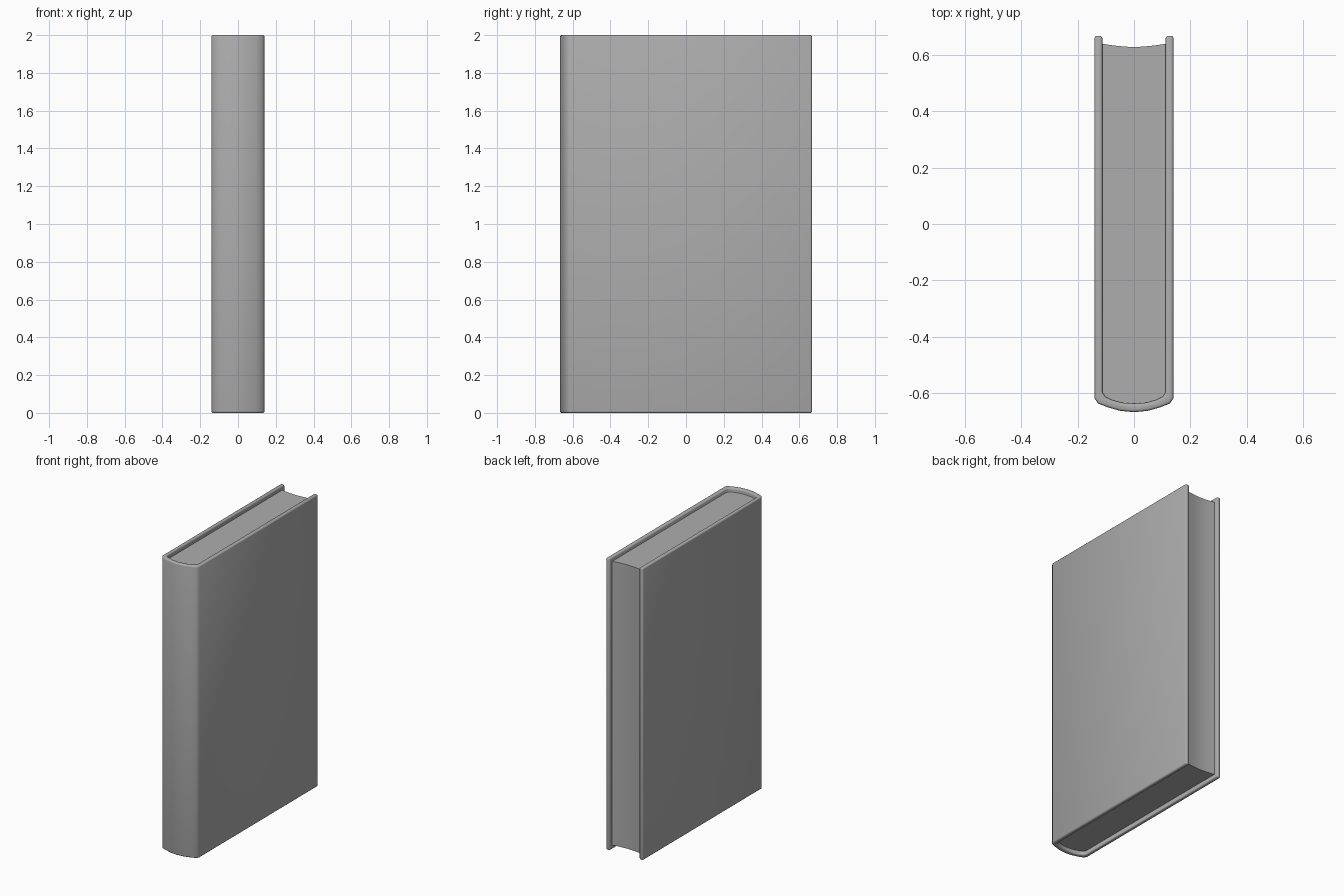
import bpy, bmesh
from math import radians

if "Cube" in bpy.data.objects:
    bpy.data.objects.remove(bpy.data.objects["Cube"])

# One dark grey for the whole book
grey = bpy.data.materials.new("dark_grey")
grey.diffuse_color = (0.42, 0.42, 0.42, 1)
grey.use_nodes = True
grey.node_tree.nodes["Principled BSDF"].inputs["Base Color"].default_value = grey.diffuse_color


def mirrored(half):
    """Complete an open profile running from -x to the x = 0 point."""
    return half + [(-x, y) for x, y in reversed(half[:-1])]


def extrude_profile(name, points, z0, z1, bevel=0.0):
    bm = bmesh.new()
    face = bm.faces.new([bm.verts.new((x, y, z0)) for x, y in points])
    top = bmesh.ops.extrude_face_region(bm, geom=[face])["geom"]
    verts = [g for g in top if isinstance(g, bmesh.types.BMVert)]
    bmesh.ops.translate(bm, verts=verts, vec=(0, 0, z1 - z0))
    bmesh.ops.recalc_face_normals(bm, faces=bm.faces)
    mesh = bpy.data.meshes.new(name)
    bm.to_mesh(mesh)
    bm.free()
    mesh.materials.append(grey)
    obj = bpy.data.objects.new(name, mesh)
    bpy.context.collection.objects.link(obj)
    bpy.context.view_layer.objects.active = obj
    obj.select_set(True)
    if bevel:
        mod = obj.modifiers.new("rounded_edges", "BEVEL")
        mod.width = bevel
        mod.segments = 3
        mod.limit_method = "ANGLE"
        mod.angle_limit = radians(60)
        bpy.ops.object.modifier_apply(modifier=mod.name)
    bpy.ops.object.shade_smooth_by_angle(angle=radians(40))
    obj.select_set(False)
    return obj


# Cover: two boards joined by a rounded spine
outer = mirrored([(-0.14, 0.667), (-0.14, -0.617), (-0.128, -0.636),
                  (-0.095, -0.649), (-0.05, -0.662), (0, -0.667)])
inner = mirrored([(-0.112, 0.667), (-0.112, -0.595), (-0.102, -0.612),
                  (-0.08, -0.623), (-0.045, -0.633), (0, -0.637)])
extrude_profile("cover", outer + inner[::-1], 0, 2, bevel=0.009)

# Page block: rounded at the spine, hollow at the fore edge
spine_side = mirrored([(-0.1125, -0.595), (-0.102, -0.613),
                       (-0.08, -0.624), (-0.045, -0.634), (0, -0.638)])
fore_edge = mirrored([(-0.1125, 0.639), (-0.075, 0.633),
                      (-0.037, 0.629), (0, 0.627)])
extrude_profile("pages", spine_side + fore_edge[::-1], 0.028, 1.972)
